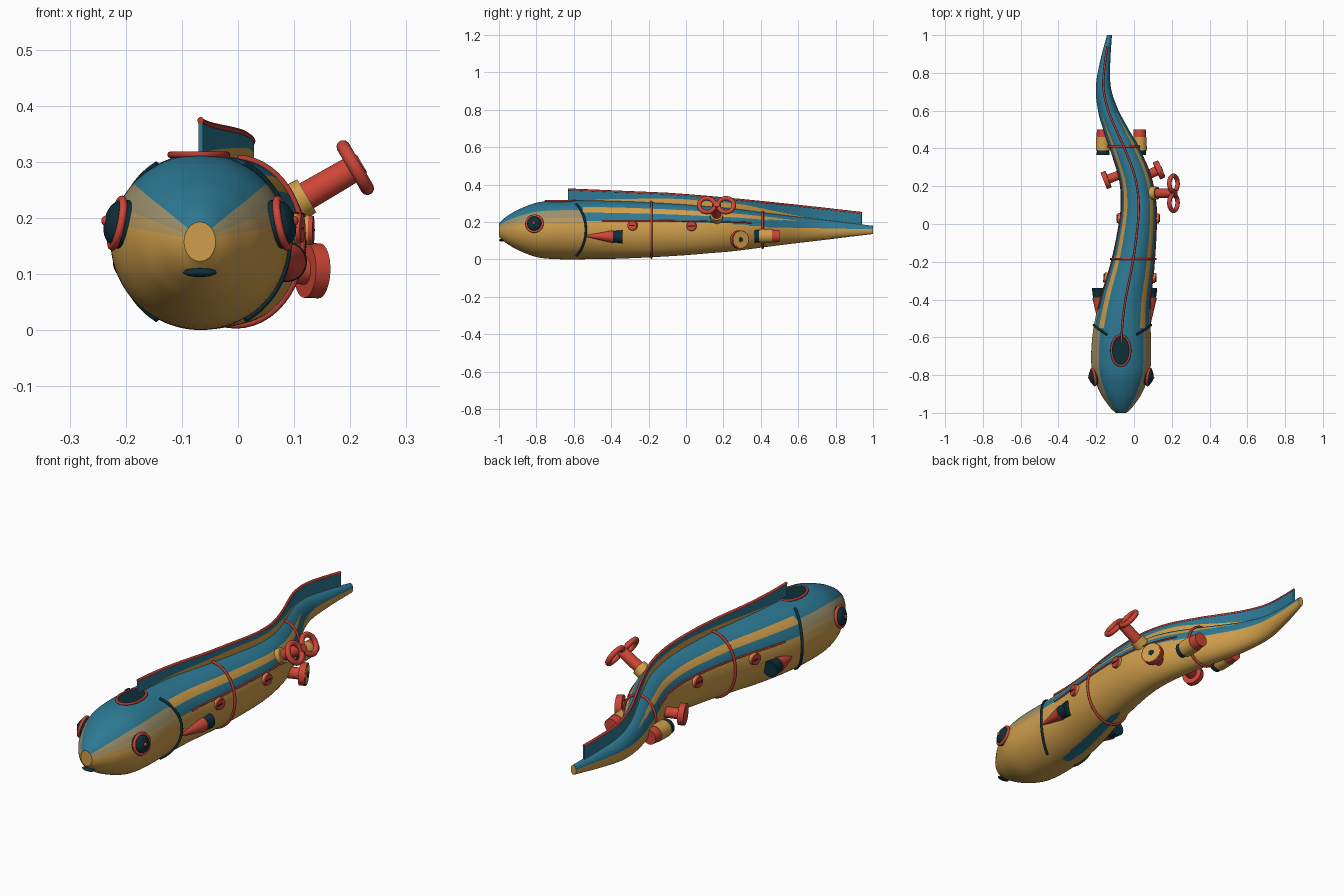
import bpy, bmesh, math
from mathutils import Vector, Matrix

if "Cube" in bpy.data.objects:
    bpy.data.objects.remove(bpy.data.objects["Cube"])

def material(name, c):
    m = bpy.data.materials.new(name)
    m.diffuse_color = (*c, 1)
    m.use_nodes = True
    m.node_tree.nodes["Principled BSDF"].inputs["Base Color"].default_value = m.diffuse_color
    return m

BLUE = material("sea blue", (.025, .19, .295))
TAN = material("brass tan", (.63, .345, .07))
RED = material("coral red", (.62, .06, .038))
NAVY = material("deep navy", (.004, .028, .042))
OLIVE = material("olive blend", (.33, .28, .15))
OCHRE = material("ochre blend", (.47, .31, .11))
DARK = material("dark red", (.46, .045, .033))

# Body stations: y, spine x, half width, half height
ST = [(-1, -.068, .028, .035), (-.98, -.068, .051, .056), (-.95, -.068, .075, .078), (-.9, -.068, .108, .107),
      (-.8, -.068, .149, .145), (-.7, -.068, .159, .156), (-.55, -.063, .151, .157), (-.4, -.045, .134, .155),
      (-.2, -.006, .115, .147), (0, .02, .101, .135), (.12, .024, .094, .125), (.25, .005, .085, .114),
      (.4, -.05, .073, .095), (.5, -.095, .062, .082), (.6, -.136, .052, .07), (.72, -.162, .04, .056),
      (.85, -.154, .028, .04), (1, -.13, .013, .022)]
ZC = .158

def station(y):
    """Smooth interpolation of spine x, half width and half height."""
    y = min(max(y, -1), 1)
    i = 0
    while i < len(ST) - 2 and y > ST[i + 1][0]:
        i += 1
    a, b = ST[i], ST[i + 1]
    p, q = ST[max(i - 1, 0)], ST[min(i + 2, len(ST) - 1)]
    h = b[0] - a[0]
    t = (y - a[0]) / h
    out = []
    for k in (1, 2, 3):
        m0 = (b[k] - p[k]) / (b[0] - p[0]) * h
        m1 = (q[k] - a[k]) / (q[0] - a[0]) * h
        out.append((2*t**3 - 3*t*t + 1)*a[k] + (t**3 - 2*t*t + t)*m0 + (3*t*t - 2*t**3)*b[k] + (t**3 - t*t)*m1)
    return out

def side_dir(y):
    dx = (station(y + .01)[0] - station(y - .01)[0]) / (min(y + .01, 1) - max(y - .01, -1))
    return Vector((1, -dx, 0)).normalized()

def skin(y, deg, off=0.0):
    """Point on the body slice at y; deg is measured from the top toward +x."""
    x, rx, rz = station(y)
    a = math.radians(deg)
    return Vector((x + (rx / side_dir(y).x + off) * math.sin(a), y, ZC + (rz + off) * math.cos(a)))

def finish(name, bm, mats, angle=40):
    bmesh.ops.recalc_face_normals(bm, faces=bm.faces)
    me = bpy.data.meshes.new(name)
    bm.to_mesh(me)
    bm.free()
    ob = bpy.data.objects.new(name, me)
    bpy.context.collection.objects.link(ob)
    for m in mats:
        me.materials.append(m)
    bpy.ops.object.select_all(action='DESELECT')
    ob.select_set(True)
    bpy.context.view_layer.objects.active = ob
    bpy.ops.object.shade_smooth_by_angle(angle=math.radians(angle))
    return ob

def cyl(name, p, q, r0, r1, mat, n=32):
    p, q = Vector(p), Vector(q)
    bm = bmesh.new()
    M = Matrix.Translation((p + q) / 2) @ (q - p).to_track_quat('Z', 'Y').to_matrix().to_4x4()
    bmesh.ops.create_cone(bm, cap_ends=True, segments=n, radius1=r0, radius2=r1, depth=(q - p).length, matrix=M)
    return finish(name, bm, [mat])

def ball(name, c, scale, mat, axis=(0, 0, 1)):
    bm = bmesh.new()
    M = Matrix.Translation(c) @ Vector(axis).to_track_quat('Z', 'Y').to_matrix().to_4x4() @ Matrix.Diagonal((*scale, 1))
    bmesh.ops.create_uvsphere(bm, u_segments=32, v_segments=16, radius=1, matrix=M)
    return finish(name, bm, [mat])

def tube(name, pts, r, mat, closed=False):
    cu = bpy.data.curves.new(name, 'CURVE')
    cu.dimensions = '3D'
    cu.bevel_depth, cu.bevel_resolution, cu.use_fill_caps = r, 3, True
    sp = cu.splines.new('POLY')
    sp.points.add(len(pts) - 1)
    for s, p in zip(sp.points, pts):
        s.co = (*p, 1)
    sp.use_cyclic_u = closed
    cu.materials.append(mat)
    ob = bpy.data.objects.new(name, cu)
    bpy.context.collection.objects.link(ob)
    bpy.ops.object.select_all(action='DESELECT')
    ob.select_set(True)
    bpy.context.view_layer.objects.active = ob
    bpy.ops.object.convert(target='MESH')
    bpy.ops.object.shade_smooth_by_angle(angle=math.radians(50))

def ring(name, c, axis, rx, ry, r, mat):
    q = Vector(axis).to_track_quat('Z', 'Y')
    tube(name, [Vector(c) + q @ Vector((rx*math.cos(k*math.pi/20), ry*math.sin(k*math.pi/20), 0)) for k in range(40)], r, mat, True)

# Body: lofted skin, coloured by angle around the spine
def body_colour(y, d):
    if y < -.55:
        return 0 if d < 47 else 2 if d < 66 else 3 if d < 78 else 1
    if d > 180 - 13*math.sqrt(max(0, 1 - ((y + .33)/.25)**2)):
        return 0
    low = 72 + 10*min(max((y - .2)/.3, 0), 1)
    taper = 7.5*min(1, max(0, (.62 - y)*5))
    return 0 if d < low and abs(d - 45.5) > taper else 1

bm = bmesh.new()
NV = 120
ys = [-1 + .1*(k/20)**1.5 for k in range(20)] + [-.9 + 1.9*k/152 for k in range(153)]
rows = [[bm.verts.new(skin(y, 360*j/NV)) for j in range(NV)] for y in ys]
for i in range(len(ys) - 1):
    for j in range(NV):
        f = bm.faces.new((rows[i][j], rows[i][(j+1) % NV], rows[i+1][(j+1) % NV], rows[i+1][j]))
        d = 360*(j + .5)/NV
        f.material_index = body_colour((ys[i] + ys[i+1])/2, min(d, 360 - d))
for r in (rows[0], rows[-1]):
    bm.faces.new(r).material_index = 1
finish("body", bm, [BLUE, TAN, OLIVE, OCHRE])

# Dorsal fin with a tan foot and a red rim
def fin_top(y):
    return .347 - .04*y - .058*max(y + .1, 0)**1.3 if y > -.1 else .347 - .043*y

bm = bmesh.new()
fy = [-.63 + 1.57*k/80 for k in range(81)]
prev = None
for y in fy:
    x, rx, rz = station(y)
    s, base = side_dir(y)*.004, ZC + rz
    hs = (base - .02, base + .027*max(0, min(1, (y + .55)*2, (.65 - y)*3)) + .001, fin_top(y))
    c = Vector((x, y, 0))
    row = [bm.verts.new(c + s*k + Vector((0, 0, h))) for k, h in
           ((1, hs[0]), (1, hs[1]), (1, hs[2]), (-1, hs[2]), (-1, hs[1]), (-1, hs[0]))]
    if prev:
        for k in range(6):
            f = bm.faces.new((prev[k], prev[(k+1) % 6], row[(k+1) % 6], row[k]))
            f.material_index = 1 if k in (0, 4) else 0
    else:
        bm.faces.new(row)
    prev = row
bm.faces.new(prev)
finish("dorsal_fin", bm, [BLUE, TAN])
tube("fin_rim", [Vector((station(y)[0], y, fin_top(y))) for y in fy], .006, DARK)

# Hoops around the body
for k, y in enumerate((-.185, .41)):
    tube(f"hoop_{k}", [skin(y, 7.5*j, .003) for j in range(48)], .006, DARK, True)

# Mouth, nose cap and head hatch
ball("mouth", (-.068, -.985, .103), (.03, .014, .008), NAVY)
cyl("nose_cap", (-.068, -.995, ZC), (-.068, -1, ZC), .028, .027, TAN)
hatch = cyl("hatch", (0, 0, 0), (0, 0, .016), 1, 1, NAVY, 40)
hatch.scale = (.05, .08, 1)
hatch.location = (-.07, -.67, .3)
tube("hatch_rim", [Vector((-.07 + .05*math.cos(k*math.pi/20), -.67 + .08*math.sin(k*math.pi/20), .313))
                   for k in range(40)], .006, DARK, True)

for s, tag in ((1, "right"), (-1, "left")):
    # Eyes: navy dome, red ring, red pupil
    c = skin(-.81, 77*s, .003)
    n = Vector((s*.96, -.16, .2)).normalized()
    cyl("eye_socket_" + tag, c - n*.02, c + n*.006, .044, .044, NAVY)
    ball("eye_" + tag, c + n*.004, (.039, .039, .021), NAVY, n)
    ring("eye_ring_" + tag, c + n*.002, n, .043, .043, .007, RED)
    ball("pupil_" + tag, c + n*.023, (.009, .009, .008), RED, n)

    # Gill arcs
    tube("gill_" + tag, [skin(-.585 + .05*math.sin(math.radians((a - 30)*1.5)), s*a, .002) for a in range(30, 151, 5)],
         .006, NAVY)
    # Side line
    tube("side_line_" + tag, [skin(-.45 + .8*k/40, s*(72 - 4*k/40), .001) for k in range(41)], .004, DARK)

    # Side thrusters: red cone and navy nozzle
    x = -.05 + s*.137
    cyl("thruster_cone_" + tag, (x - s*.004, -.54, .125), (x, -.39, .122), .003, .034, RED)
    cyl("thruster_nozzle_" + tag, (x, -.39, .122), (x, -.34, .122), .03, .036, NAVY)

    # Slotted bolts on tan washers
    for k, y in enumerate((-.285, .03)):
        c, n = skin(y, s*81), side_dir(y)*s
        cyl(f"bolt_washer_{tag}_{k}", c - n*.02, c + n*.006, .027, .027, TAN)
        cyl(f"bolt_{tag}_{k}", c + n*.006, c + n*.014, .027, .025, RED)
        cyl(f"bolt_slot_{tag}_{k}", c + n*.014 - Vector((0, .018, 0)), c + n*.014 + Vector((0, .018, 0)), .003, .003, NAVY, 8)

    # Rear barrels: navy mouth, tan drum, red cap
    x = -.067 + s*.097
    for part, y0, y1, r, m in (("mouth", .365, .39, .034, NAVY), ("drum", .39, .46, .038, TAN),
                               ("cap", .46, .5, .034, RED)):
        cyl(f"barrel_{part}_{tag}", (x, y0, .125), (x, y1, .125), r, r*.96, m)

# Upper right valve: tan collar, red stem, double loop handle
a = Vector((.86, 0, .5)).normalized()
hub = Vector((.209, .163, .29))
cyl("valve_collar", hub - a*.15, hub - a*.1, .036, .034, TAN)
cyl("valve_stem", hub - a*.13, hub, .026, .024, RED)
cyl("valve_hub", hub - a*.012, hub + a*.014, .02, .018, RED)
for k, dy in enumerate((-.051, .051)):
    ring(f"valve_loop_{k}", hub + Vector((0, dy, 0)), a, .042, .043, .012, RED)

# Lower right pump: red stem and flange, tan face with a navy hole
a = Vector((.91, .4, -.03)).normalized()
e = Vector((.145, .292, .106))
cyl("pump_stem", e - a*.13, e, .025, .025, RED)
cyl("pump_flange", e - a*.028, e, .049, .049, RED)
cyl("pump_face", e, e + a*.002, .044, .044, TAN)
cyl("pump_hole", e + a*.002, e + a*.005, .013, .013, NAVY, 6)

# Left tap: red stem and flange
a = Vector((-.93, -.36, -.03)).normalized()
e = Vector((-.15, .232, .125))
cyl("tap_stem", e - a*.12, e, .024, .024, RED)
cyl("tap_flange", e - a*.016, e + a*.01, .047, .047, RED)
